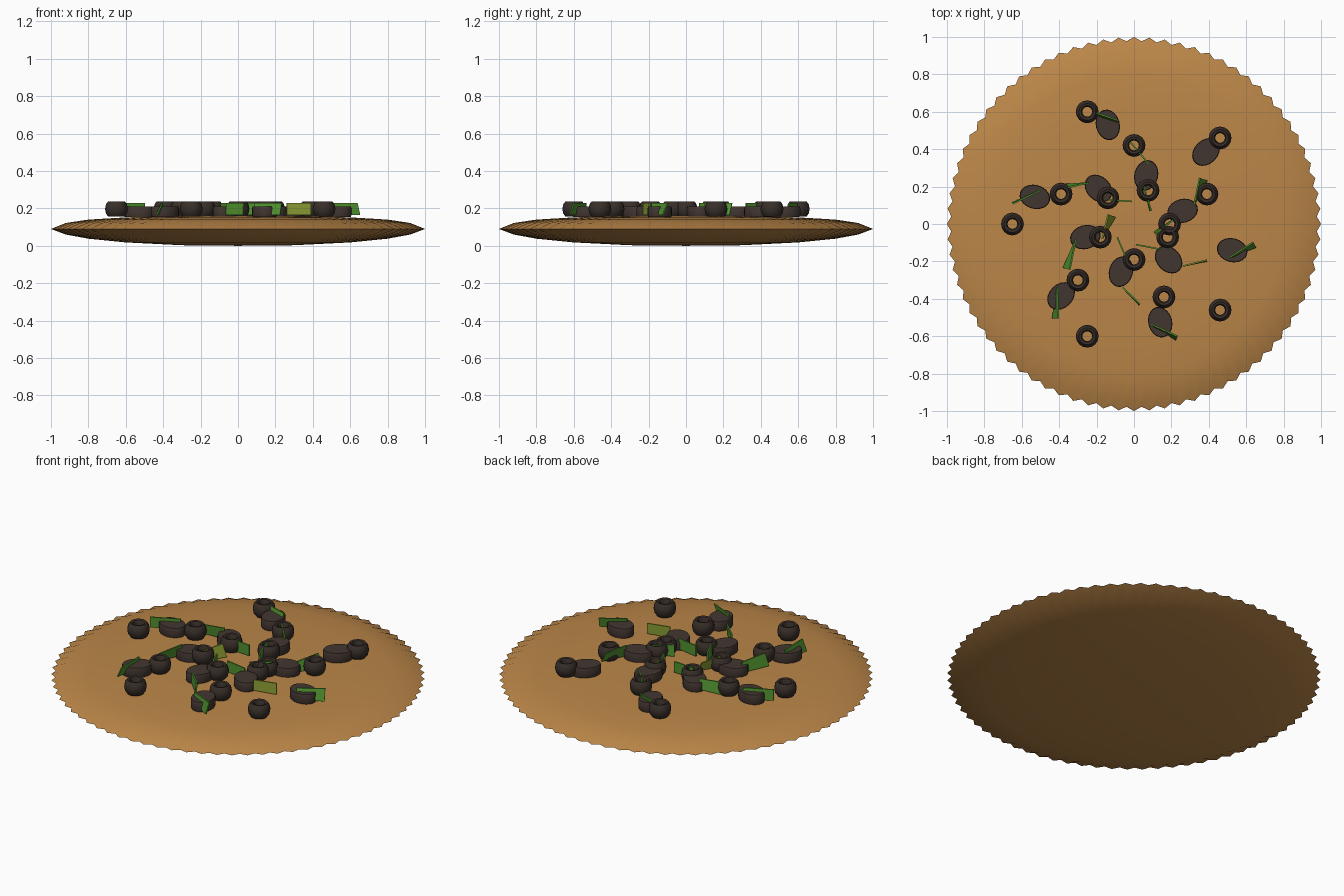
import bpy, bmesh, math
from mathutils import Vector

cube = bpy.data.objects.get("Cube")
if cube:
    bpy.data.objects.remove(cube, do_unlink=True)


def material(name, r, g, b):
    m = bpy.data.materials.new(name)
    m.use_nodes = True
    m.diffuse_color = (r, g, b, 1)
    bsdf = m.node_tree.nodes["Principled BSDF"]
    bsdf.inputs["Base Color"].default_value = (r, g, b, 1)
    bsdf.inputs["Roughness"].default_value = 0.8
    return m


CRUST = material("baked crust", 0.50, 0.24, 0.065)
OLIVE = material("black olive", 0.04, 0.028, 0.022)
MUSHROOM = material("dark mushroom", 0.055, 0.037, 0.03)
GREEN = material("green pepper", 0.085, 0.30, 0.03)
YELLOW = material("yellow green pepper", 0.26, 0.34, 0.035)


def finish(name, bm, mat, angle=None):
    bmesh.ops.recalc_face_normals(bm, faces=bm.faces)
    mesh = bpy.data.meshes.new(name)
    bm.to_mesh(mesh)
    bm.free()
    mesh.materials.append(mat)
    ob = bpy.data.objects.new(name, mesh)
    bpy.context.collection.objects.link(ob)
    if angle:
        bpy.ops.object.select_all(action='DESELECT')
        ob.select_set(True)
        bpy.context.view_layer.objects.active = ob
        bpy.ops.object.shade_smooth_by_angle(angle=math.radians(angle))
    return ob


def bridge(bm, a, b):
    for i in range(len(a)):
        j = (i + 1) % len(a)
        bm.faces.new((a[i], a[j], b[j], b[i]))


# Crust: a thin lens with a fluted rim that fades towards the middle
TEETH = 76
bm = bmesh.new()
profile = [(0.3, 0.003), (0.6, 0.018), (0.8, 0.038), (0.92, 0.06), (1.0, 0.09),
           (0.92, 0.122), (0.8, 0.14), (0.6, 0.152), (0.3, 0.158)]
rings = []
for r, z in profile:
    flute = 0.022 * max(0, (r - 0.6) / 0.4) ** 2
    ring = []
    for i in range(TEETH * 2):
        a = math.pi * i / TEETH
        rr = r - flute * (i % 2)
        ring.append(bm.verts.new((rr * math.cos(a), rr * math.sin(a), z)))
    rings.append(ring)
for a, b in zip(rings, rings[1:]):
    bridge(bm, a, b)
for ring, z in ((rings[0], 0.0), (rings[-1], 0.16)):
    tip = bm.verts.new((0, 0, z))
    for i in range(len(ring)):
        bm.faces.new((ring[i - 1], ring[i], tip))
finish("crust", bm, CRUST, 40)


# Olive rings: rounded barrels with a hole through them
def olive(x, y):
    bm = bmesh.new()
    section = [(0.027, 0.165), (0.045, 0.157), (0.056, 0.172), (0.061, 0.197),
               (0.056, 0.222), (0.045, 0.237), (0.033, 0.234), (0.026, 0.22)]
    loops = [[bm.verts.new((x + r * math.cos(k * math.pi / 8),
                            y + r * math.sin(k * math.pi / 8), z))
              for k in range(16)] for r, z in section]
    for i in range(len(loops)):
        bridge(bm, loops[i - 1], loops[i])
    finish("olive_ring", bm, OLIVE, 45)


for p in [(-.25, .60), (0, .42), (.46, .46), (-.39, .16), (-.14, .14), (.075, .18),
          (.39, .16), (-.65, 0), (.19, 0), (.18, -.07), (-.18, -.07), (0, -.19),
          (-.30, -.30), (.16, -.39), (.46, -.46), (-.25, -.60)]:
    olive(*p)


# Mushroom slices: oval discs, long axis pointing outwards
def mushroom(x, y):
    bm = bmesh.new()
    out = Vector((x, y, 0)).normalized()
    side = Vector((-out.y, out.x, 0))
    loops = []
    for s, z in ((0.95, 0.153), (1, 0.165), (1, 0.20), (0.95, 0.21)):
        loops.append([bm.verts.new(Vector((x, y, z))
                                   + out * (0.083 * s * math.cos(k * math.pi / 10))
                                   + side * (0.064 * s * math.sin(k * math.pi / 10)))
                      for k in range(20)])
    for a, b in zip(loops, loops[1:]):
        bridge(bm, a, b)
    bm.faces.new(loops[0])
    bm.faces.new(loops[-1])
    finish("mushroom_slice", bm, MUSHROOM, 35)


for p in [(-.14, .53), (.385, .385), (.065, .26), (-.53, .145), (-.19, .19), (.26, .07),
          (-.26, -.07), (-.07, -.255), (.185, -.19), (-.39, -.385), (.525, -.14),
          (.14, -.525)]:
    mushroom(*p)


# Pepper strips: thin upright slabs, leaning over at the far end
def pepper(x0, y0, x1, y1, lean, mat=GREEN):
    bm = bmesh.new()
    a, b = Vector((x0, y0, 0)), Vector((x1, y1, 0))
    d = (b - a).normalized()
    n = Vector((-d.y, d.x, 0))
    ends = []
    for p, w in ((a, 0.0), (b, lean)):
        foot = p - n * (w / 2) + Vector((0, 0, 0.165))
        top = p + n * (w / 2) + Vector((0, 0, 0.228))
        t = n * 0.004
        ends.append([bm.verts.new(v) for v in (foot - t, foot + t, top + t, top - t)])
    bridge(bm, *ends)
    for e in ends:
        bm.faces.new(e)
    finish("pepper_strip", bm, mat)


for s in [(-.22, .60, -.09, .54, .03), (-.03, .45, .08, .32, 0), (-.24, .22, -.38, .20, .02),
          (-.50, .18, -.65, .11, .005), (-.14, .13, -.01, .12, 0), (.05, .21, .09, .07, .005),
          (.32, .10, .37, .24, .04), (.22, .03, .11, -.05, .01), (-.31, -.08, -.36, -.24, .035),
          (-.09, -.07, -.03, -.21, 0), (-.06, -.34, .03, -.43, .005), (.01, -.11, .14, -.135, 0),
          (-.41, -.34, -.42, -.505, .03), (.51, -.18, .645, -.11, .03),
          (.09, -.535, .23, -.61, .02)]:
    pepper(*s)
pepper(-.17, -.08, -.12, .045, .04, YELLOW)
pepper(.26, -.225, .39, -.195, .005, YELLOW)
